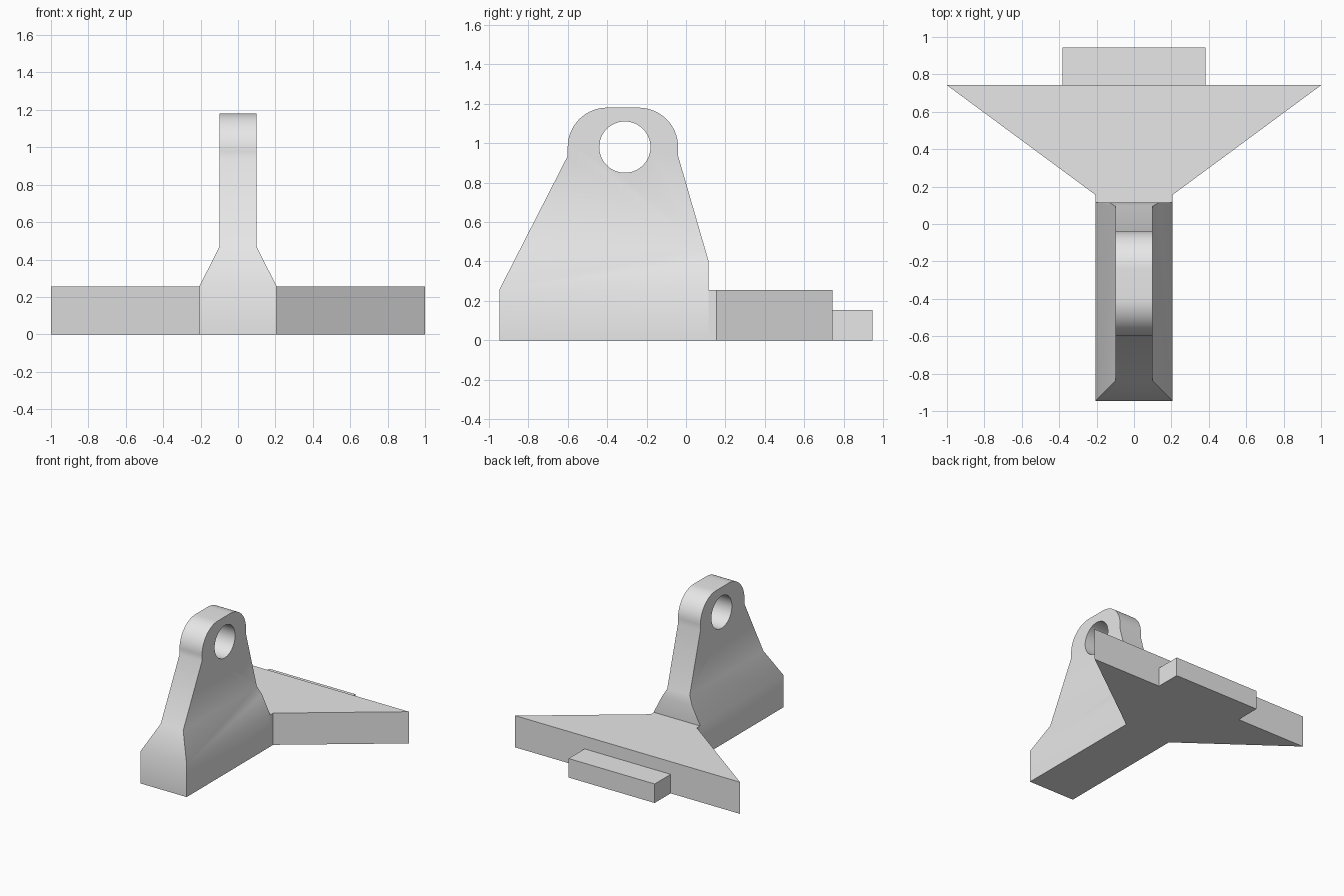
import bpy
import bmesh
from math import cos, sin, pi, radians
from mathutils import Vector

cube = bpy.data.objects.get("Cube")
if cube:
    bpy.data.objects.remove(cube, do_unlink=True)

GREY = (0.8, 0.8, 0.8, 1)
grey = bpy.data.materials.new("light_grey")
grey.use_nodes = True
grey.diffuse_color = GREY
grey.node_tree.nodes["Principled BSDF"].inputs["Base Color"].default_value = GREY

BASE_HALF, NECK_HALF = 0.205, 0.1   # half widths of the upright
BASE_TOP, NECK_START = 0.26, 0.467  # heights where its width changes
BACK = 0.115                        # rear face of the upright


def prism(name, outline, offset, refine=None):
    """Extrude a closed outline by an offset into a solid object."""
    bm = bmesh.new()
    face = bm.faces.new([bm.verts.new(p) for p in outline])
    moved = bmesh.ops.extrude_face_region(bm, geom=[face], use_keep_orig=True)["geom"]
    bmesh.ops.translate(bm, vec=offset,
                        verts=[v for v in moved if isinstance(v, bmesh.types.BMVert)])
    if refine:
        refine(bm)
    bmesh.ops.recalc_face_normals(bm, faces=bm.faces)
    mesh = bpy.data.meshes.new(name)
    bm.to_mesh(mesh)
    bm.free()
    mesh.materials.append(grey)
    obj = bpy.data.objects.new(name, mesh)
    bpy.context.collection.objects.link(obj)
    return obj


def arc(y, z, radius, start, end, steps):
    """Points on an arc in the side plane, angles in degrees."""
    angles = [radians(start + (end - start) * i / steps) for i in range(steps + 1)]
    return [(y + radius * cos(a), z + radius * sin(a)) for a in angles]


def taper(bm):
    """Narrow the upright from the wide base to the thin neck."""
    for height in (BASE_TOP, NECK_START):
        bmesh.ops.bisect_plane(bm, geom=bm.verts[:] + bm.edges[:] + bm.faces[:],
                               dist=1e-5, plane_co=(0, 0, height), plane_no=(0, 0, 1))
    for v in bm.verts:
        t = (v.co.z - BASE_TOP) / (NECK_START - BASE_TOP)
        t = min(max(t, 0), 1)
        half = BASE_HALF + (NECK_HALF - BASE_HALF) * t
        v.co.x = half if v.co.x > 0 else -half


# Upright lug: side profile with rounded top corners
side = [(-0.945, 0), (BACK, 0), (BACK, 0.4), (-0.04, 0.935)]
side += arc(-0.24, 0.98, 0.2, 0, 90, 16)
side += arc(-0.4, 0.98, 0.2, 90, 180, 16)
side += [(-0.6, 0.935), (-0.945, BASE_TOP)]
upright = prism("upright_lug", [(-BASE_HALF, y, z) for y, z in side],
                Vector((2 * BASE_HALF, 0, 0)), taper)

# Pin hole through the lug
circle = arc(-0.31, 0.98, 0.13, 0, 360, 48)[:-1]
cutter = prism("pin_hole_cutter", [(-0.3, y, z) for y, z in circle], Vector((0.6, 0, 0)))
drill = upright.modifiers.new("pin_hole", "BOOLEAN")
drill.operation = "DIFFERENCE"
drill.solver = "EXACT"
drill.object = cutter
bpy.context.view_layer.update()
drilled = bpy.data.meshes.new_from_object(
    upright.evaluated_get(bpy.context.evaluated_depsgraph_get()))
upright.modifiers.clear()
upright.data = drilled
bpy.data.objects.remove(cutter, do_unlink=True)

bpy.ops.object.select_all(action="DESELECT")
upright.select_set(True)
bpy.context.view_layer.objects.active = upright
bpy.ops.object.shade_smooth_by_angle(angle=pi / 6)

# Flared wing plate behind the lug
half_plan = [(BASE_HALF, BACK), (BASE_HALF, 0.155), (1, 0.742)]
plan = half_plan + [(-x, y) for x, y in reversed(half_plan)]
prism("wing_plate", [(x, y, 0) for x, y in plan], Vector((0, 0, 0.255)))

# Low tab at the rear
tab = [(-0.383, 0.742), (0.383, 0.742), (0.383, 0.945), (-0.383, 0.945)]
prism("rear_tab", [(x, y, 0) for x, y in tab], Vector((0, 0, 0.153)))
